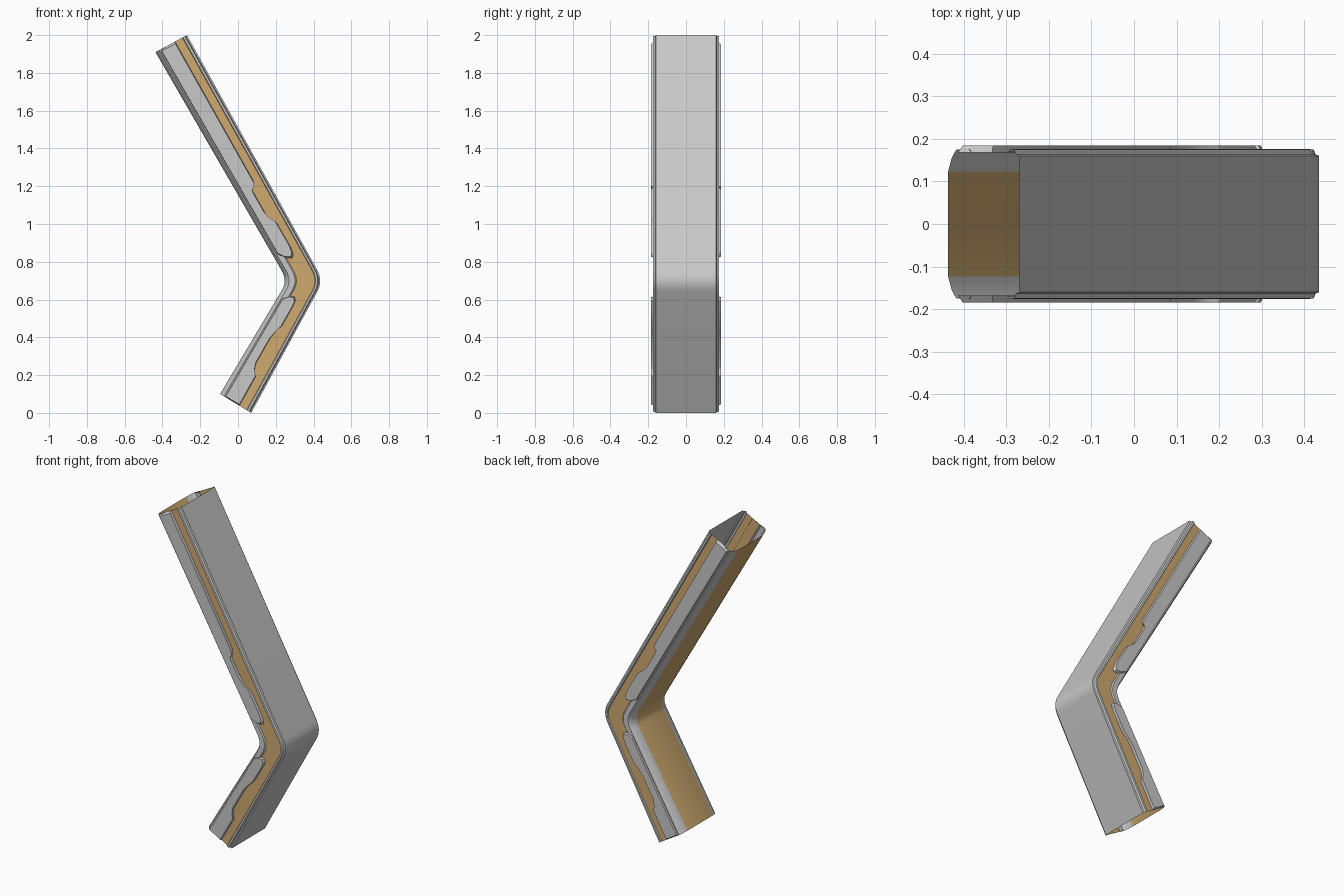
import bpy, bmesh
from mathutils import Vector

cube = bpy.data.objects.get("Cube")
if cube:
    bpy.data.objects.remove(cube)


def material(name, rgb):
    m = bpy.data.materials.new(name)
    m.use_nodes = True
    m.diffuse_color = (*rgb, 1)
    m.node_tree.nodes["Principled BSDF"].inputs["Base Color"].default_value = (*rgb, 1)
    return m


GRAY, GOLD = 0, 1
MATS = [material("light gray", (0.58, 0.58, 0.58)), material("tan gold", (0.62, 0.40, 0.16))]

# Inner and outer edges of the bent body: top, corner, bottom (x, z)
INNER = [Vector(p) for p in ((-0.437, 1.91), (0.262, 0.70), (-0.095, 0.10))]
OUTER = [Vector(p) for p in ((-0.27, 2.0), (0.451, 0.70), (0.07, 0.0))]
R_UP, R_LOW = 0.045, 0.08


def edge(pts, s):
    """Point on a rounded elbow: s 0..1 is the upper leg, 1..2 the lower."""
    a, c, b = pts
    if s <= 1 - R_UP:
        return a.lerp(c, s)
    if s >= 1 + R_LOW:
        return c.lerp(b, s - 1)
    t = (s - 1 + R_UP) / (R_UP + R_LOW)
    p, q = a.lerp(c, 1 - R_UP), c.lerp(b, R_LOW)
    return p.lerp(c, t).lerp(c.lerp(q, t), t)


def place(s, w, y):
    """w runs 0..1 from the inner edge to the outer edge."""
    p = edge(INNER, s).lerp(edge(OUTER, s), w)
    return (p.x, y, p.y)


def finish(name, bm, angle=0.6):
    bmesh.ops.recalc_face_normals(bm, faces=bm.faces)
    me = bpy.data.meshes.new(name)
    bm.to_mesh(me)
    bm.free()
    for m in MATS:
        me.materials.append(m)
    ob = bpy.data.objects.new(name, me)
    bpy.context.collection.objects.link(ob)
    bpy.ops.object.select_all(action='DESELECT')
    ob.select_set(True)
    bpy.context.view_layer.objects.active = ob
    bpy.ops.object.shade_smooth_by_angle(angle=angle)
    return ob


# Half section (w, y), with the colour of the strip that follows each point
HALF = [(0.0, 0.123, GRAY), (0.05, 0.154, GRAY), (0.09, 0.168, GRAY),
        (0.12, 0.175, GRAY), (0.29, 0.175, GRAY), (0.33, 0.169, GOLD),
        (0.85, 0.169, GRAY), (0.87, 0.176, GRAY), (0.93, 0.175, GRAY),
        (0.955, 0.163, GRAY), (1.0, 0.160, GRAY)]
ring = [(w, y) for w, y, _ in HALF] + [(w, -y) for w, y, _ in reversed(HALF)]
cols = [c for _, _, c in HALF]
cols = cols + cols[-2::-1] + [GOLD]

# Open bent tube swept along the elbow
steps = 8
stations = [0, 0.5] + [1 - R_UP + (R_UP + R_LOW) * i / steps for i in range(steps + 1)] + [1.5, 2]
bm = bmesh.new()
rows = [[bm.verts.new(place(s, w, y)) for w, y in ring] for s in stations]
n = len(ring)
for r0, r1 in zip(rows, rows[1:]):
    for i in range(n):
        j = (i + 1) % n
        f = bm.faces.new((r0[i], r0[j], r1[j], r1[i]))
        f.material_index = cols[i]
finish("bent_tube", bm)

# Raised side plates, outlined in (s, w)
UPPER = [(0, 0.14), (0, 0.62), (0.58, 0.62), (0.60, 0.57), (0.605, 0.48), (0.62, 0.45),
         (0.72, 0.45), (0.74, 0.50), (0.76, 0.61), (0.86, 0.62), (0.89, 0.58),
         (0.905, 0.50), (0.905, 0.33), (0.89, 0.14)]
LOWER = [(1.15, 0.14), (1.13, 0.33), (1.13, 0.45), (1.16, 0.54), (1.20, 0.56), (1.36, 0.56),
         (1.42, 0.48), (1.47, 0.44), (1.68, 0.44), (1.73, 0.50), (1.77, 0.62),
         (2, 0.62), (2, 0.14)]
for leg, outline in (("upper", UPPER), ("lower", LOWER)):
    for side, sign in (("front", -1), ("back", 1)):
        bm = bmesh.new()
        base = [bm.verts.new(place(s, w, sign * 0.168)) for s, w in outline]
        # slightly narrower raised face gives the plate a sloped rim
        mid = sum(s for s, _ in outline) / len(outline)
        top = [bm.verts.new(place(s + (0.008 if s < mid else -0.008),
                                  w + (0.03 if w < 0.3 else -0.02), sign * 0.184))
               for s, w in outline]
        bm.faces.new(top)
        for i in range(len(base)):
            j = (i + 1) % len(base)
            bm.faces.new((base[i], base[j], top[j], top[i]))
        finish(f"{leg}_{side}_plate", bm, 0.4)
